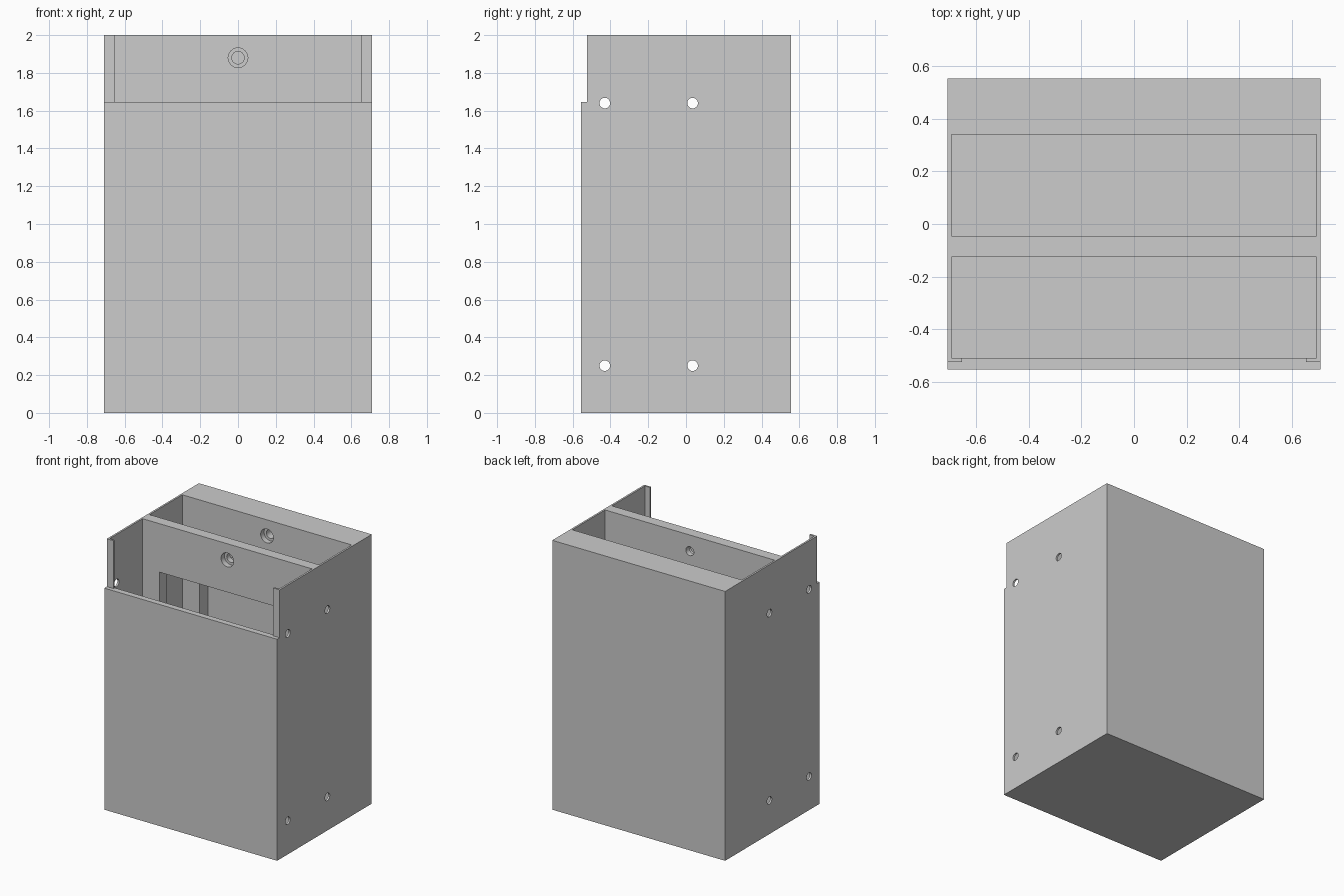
import bpy
import bmesh
import math
from mathutils import Matrix, Vector

default = bpy.data.objects.get("Cube")
if default:
    bpy.data.objects.remove(default)

grey = bpy.data.materials.new("light grey")
grey.use_nodes = True
GREY = (0.604, 0.604, 0.604, 1)
grey.diffuse_color = GREY
grey.node_tree.nodes["Principled BSDF"].inputs["Base Color"].default_value = GREY

# Main dimensions
W, D, H = 0.71, 0.555, 2.0            # half width, half depth, height
WALL = 0.014
SHELL_FRONT = -0.525                  # shell face behind the cover
BACK_FACE = 0.34                      # front face of the thick back
DIV_FRONT, DIV_BACK = -0.125, -0.045
COVER_TOP = 1.645
BORE_Z = 1.88


def finish(name, bm):
    mesh = bpy.data.meshes.new(name)
    bm.to_mesh(mesh)
    bm.free()
    obj = bpy.data.objects.new(name, mesh)
    bpy.context.collection.objects.link(obj)
    mesh.materials.append(grey)
    return obj


def box(name, x, y, z):
    """Box from (min, max) pairs."""
    bm = bmesh.new()
    bmesh.ops.create_cube(bm, size=1)
    for v in bm.verts:
        v.co = Vector(r[0] if c < 0 else r[1] for c, r in zip(v.co, (x, y, z)))
    return finish(name, bm)


def rod(name, radius, center, length, axis):
    """Cylinder along x or y."""
    turn = Matrix.Rotation(math.pi / 2, 4, "Y" if axis == "x" else "X")
    bm = bmesh.new()
    bmesh.ops.create_cone(bm, cap_ends=True, segments=32, radius1=radius, radius2=radius,
                          depth=length, matrix=Matrix.Translation(center) @ turn)
    return finish(name, bm)


def cut(target, cutters):
    """Subtract each cutter, apply, and discard the cutters."""
    bpy.context.view_layer.objects.active = target
    for cutter in cutters:
        cutter.hide_render = True
        mod = target.modifiers.new("cut", "BOOLEAN")
        mod.operation = "DIFFERENCE"
        mod.solver = "EXACT"
        mod.object = cutter
        bpy.ops.object.modifier_apply(modifier=mod.name)
        bpy.data.objects.remove(cutter)


def bore(y, depth):
    """Stepped bore entering a face at y."""
    return [rod("wide_bore", 0.052, (0, y, BORE_Z), 0.08, "y"),
            rod("narrow_bore", 0.033, (0, y + depth / 2, BORE_Z), depth, "y")]


def window(y):
    return box("window_cutter", (-0.556, 0.556), y, (0.36, 1.64))


# Shell: open-topped case with a thick recessed back
shell = box("shell", (-W, W), (SHELL_FRONT, D), (0, H))
inside = W - WALL
cut(shell, [
    box("cavity", (-inside, inside), (SHELL_FRONT + WALL, BACK_FACE), (WALL, H + 1)),
    box("front_opening", (-0.655, 0.655), (-1, SHELL_FRONT + 0.1), (COVER_TOP, H + 1)),
    window((BACK_FACE - 0.1, BACK_FACE + 0.105)),
] + bore(BACK_FACE, 0.105) + [
    rod("side_hole", 0.028, (0, y, z), 3, "x") for y in (-0.43, 0.035) for z in (0.25, 1.64)
])

# Divider between the two compartments
divider = box("divider", (-inside, inside), (DIV_FRONT, DIV_BACK), (WALL, H))
cut(divider, [window((DIV_FRONT - 0.1, DIV_BACK + 0.1))] + bore(DIV_FRONT, 0.2))

# Front cover plate
cover = box("front_cover", (-W, W), (-D, SHELL_FRONT), (0, COVER_TOP))

# Smooth only the round hole walls
for obj in (shell, divider):
    bpy.ops.object.select_all(action="DESELECT")
    obj.select_set(True)
    bpy.context.view_layer.objects.active = obj
    bpy.ops.object.shade_smooth_by_angle(angle=math.radians(30))
